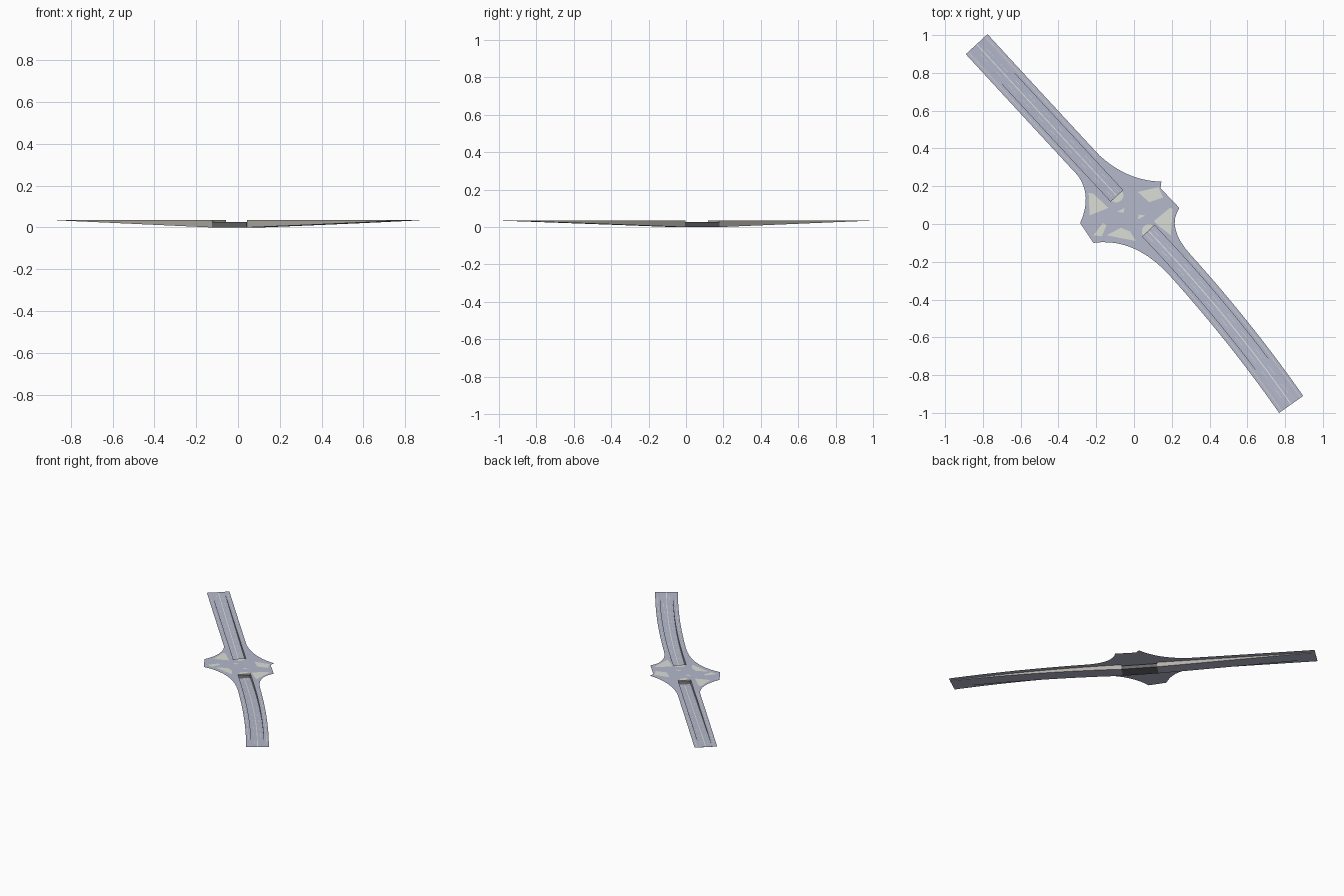
import bpy, bmesh, math
from mathutils import Vector

if "Cube" in bpy.data.objects:
    bpy.data.objects.remove(bpy.data.objects["Cube"])

DECK, ROOF, SLAB = 0.035, 0.026, 0.003
MARK = DECK + 0.0007
ROAD_W, TRENCH_W = 0.078, 0.045


def material(name, rgb):
    m = bpy.data.materials.new(name)
    m.diffuse_color = (*rgb, 1)
    m.use_nodes = True
    m.node_tree.nodes["Principled BSDF"].inputs["Base Color"].default_value = m.diffuse_color
    return m


asphalt = material("asphalt", (0.46, 0.48, 0.60))
concrete = material("concrete", (0.46, 0.435, 0.395))
dark = material("dark_concrete", (0.14, 0.14, 0.14))
paving = material("pale_paving", (0.70, 0.74, 0.67))
paint = material("line_paint", (0.76, 0.77, 0.72))


def finish(name, bm, mat):
    me = bpy.data.meshes.new(name)
    bm.to_mesh(me)
    bm.free()
    me.materials.append(mat)
    ob = bpy.data.objects.new(name, me)
    bpy.context.collection.objects.link(ob)
    return ob


def plate(name, pts, z, mat):
    """Thin flat sheet facing up."""
    bm = bmesh.new()
    f = bm.faces.new([bm.verts.new((p[0], p[1], z)) for p in pts])
    f.normal_update()
    if f.normal.z < 0:
        f.normal_flip()
    bmesh.ops.triangulate(bm, faces=[f], ngon_method='EAR_CLIP')
    return finish(name, bm, mat)


def bezier(a, b, c, n):
    a, b, c = Vector(a), Vector(b), Vector(c)
    return [a * (1 - t) ** 2 + b * 2 * t * (1 - t) + c * t * t
            for t in (i / n for i in range(n + 1))]


def side(path, i, off):
    """Point at a sideways offset (positive = left of travel)."""
    d = (path[min(i + 1, len(path) - 1)] - path[max(i - 1, 0)]).normalized()
    return path[i] + Vector((-d.y, d.x)) * off


def strip(name, path, o0, o1, z, mat, first=0, last=None):
    """Flat ribbon along a path between two sideways offsets."""
    bm = bmesh.new()
    last = len(path) - 1 if last is None else last
    rows = [[bm.verts.new((*side(path, i, o), z(i)))
             for o in (max(o0, o1), min(o0, o1))] for i in range(first, last + 1)]
    for r, s in zip(rows, rows[1:]):
        bm.faces.new((r[0], r[1], s[1], s[0]))
    return finish(name, bm, mat)


def sweep(name, path, o0, o1, zb, zt, mat):
    """Rectangular section swept along a path; zb and zt are heights per station."""
    bm = bmesh.new()
    rings = []
    for i in range(len(path)):
        a, b = side(path, i, o0), side(path, i, o1)
        rings.append([bm.verts.new(v) for v in
                      ((*a, zb(i)), (*b, zb(i)), (*b, zt(i)), (*a, zt(i)))])
    for r, s in zip(rings, rings[1:]):
        for k in range(4):
            bm.faces.new((r[k], r[(k + 1) % 4], s[(k + 1) % 4], s[k]))
    bm.faces.new(rings[0][::-1])
    bm.faces.new(rings[-1])
    bmesh.ops.recalc_face_normals(bm, faces=bm.faces)
    return finish(name, bm, mat)


# Centre lines, running outward from the tunnel portals
N = 20
J = 4   # station where the plain road meets the junction
NW = bezier((-0.09, 0.148), (-0.4625, 0.549), (-0.833, 0.952), N)
SE = bezier((0.075, -0.035), (0.50, -0.48), (0.832, -0.955), N)


def flat(z):
    return lambda i: z


def floor(lift=0.0):
    return lambda i: SLAB + (DECK - 0.0005 - SLAB) * i / N + lift


def under(i):
    return (DECK - 0.001) * i / N


# Approach roads: sunken ramp, walls, side roads and lane lines
for tag, path in (("northwest", NW), ("southeast", SE)):
    sweep(tag + "_ramp", path, -TRENCH_W, TRENCH_W, under, floor(), asphalt)
    strip(tag + "_centre_line", path, -0.0025, 0.0025, floor(0.0006), paint)
    for s, lr in ((1, "left"), (-1, "right")):
        strip(f"{tag}_{lr}_side_road", path, s * TRENCH_W, s * ROAD_W,
              flat(DECK), asphalt, J)
        sweep(f"{tag}_{lr}_trench_wall", path, s * 0.0435, s * 0.0455,
              under, flat(DECK + 0.0003), concrete)
        strip(f"{tag}_{lr}_side_line", path, s * 0.0605, s * 0.0625,
              flat(MARK), paint, J)
        for k in range(0, N, 2):
            strip(f"{tag}_{lr}_lane_dash", path, s * 0.021, s * 0.0225,
                  floor(0.0006), paint, k, k + 1)
    # Headwall above the portal and rounded paving in front of it
    d = (path[1] - path[0]).normalized()
    head = [path[0], path[0] + d * 0.003]
    sweep(tag + "_headwall", head, -0.0455, 0.0455, flat(ROOF - 0.003),
          flat(DECK + 0.0003), concrete)
    nrm = Vector((-d.y, d.x))
    half = [path[0] + nrm * 0.036 * math.cos(a) - d * 0.032 * math.sin(a)
            for a in (math.pi * k / 12 for k in range(13))]
    plate(tag + "_rounded_island", half, MARK, paving)

# Tunnel under the junction
tube = [NW[0], SE[0]]
sweep("tunnel_floor", tube, -TRENCH_W, TRENCH_W, flat(0), flat(SLAB), dark)
for s in (1, -1):
    sweep("tunnel_wall", tube, s * 0.0435, s * 0.0455, flat(0), flat(ROOF), dark)
sweep("tunnel_roof", tube, -0.0435, 0.0435, flat(ROOF - 0.003), flat(ROOF), dark)


# Junction deck with flared corners and a notch for each ramp
def notch(path):
    return ([side(path, i, -TRENCH_W) for i in range(J, -1, -1)]
            + [side(path, i, TRENCH_W) for i in range(J + 1)])


outline = bezier(side(NW, J, ROAD_W), (-0.22, 0.15), (-0.285, 0.005), 8)
outline += bezier((-0.215, -0.10), (0.0, -0.07), side(SE, J, -ROAD_W), 10)
outline += notch(SE)
outline += bezier(side(SE, J, ROAD_W), (0.17, -0.02), (0.24, 0.085), 8)
outline += [Vector((0.14, 0.19))]
outline += bezier((0.145, 0.225), (-0.03, 0.225), side(NW, J, -ROAD_W), 10)
outline += notch(NW)
plate("junction_deck", outline, DECK, asphalt)

# Traffic islands between the through lanes and the slip lanes
islands = {
    "west_island": [(-0.24, 0.165), (-0.215, 0.16), (-0.135, 0.085), (-0.235, 0.045)],
    "south_west_island": [(-0.215, -0.06), (-0.165, 0.005), (-0.145, -0.005),
                          (-0.17, -0.065)],
    "south_island": [(-0.145, -0.06), (-0.07, -0.02), (-0.02, -0.04), (0.01, -0.09)],
    "east_island": [(0.205, 0.08), (0.19, 0.085), (0.105, 0.015), (0.125, -0.005),
                    (0.195, -0.06)],
    "north_island": [(0.02, 0.17), (0.13, 0.195), (0.135, 0.18), (0.155, 0.14),
                     (0.08, 0.115)],
    "middle_island": [(-0.09, 0.065), (-0.05, 0.085), (-0.055, 0.06)],
    "middle_island_opposite": [(0.06, 0.045), (0.02, 0.025), (0.025, 0.05)],
}
for name, pts in islands.items():
    plate(name, pts, MARK, paving)
